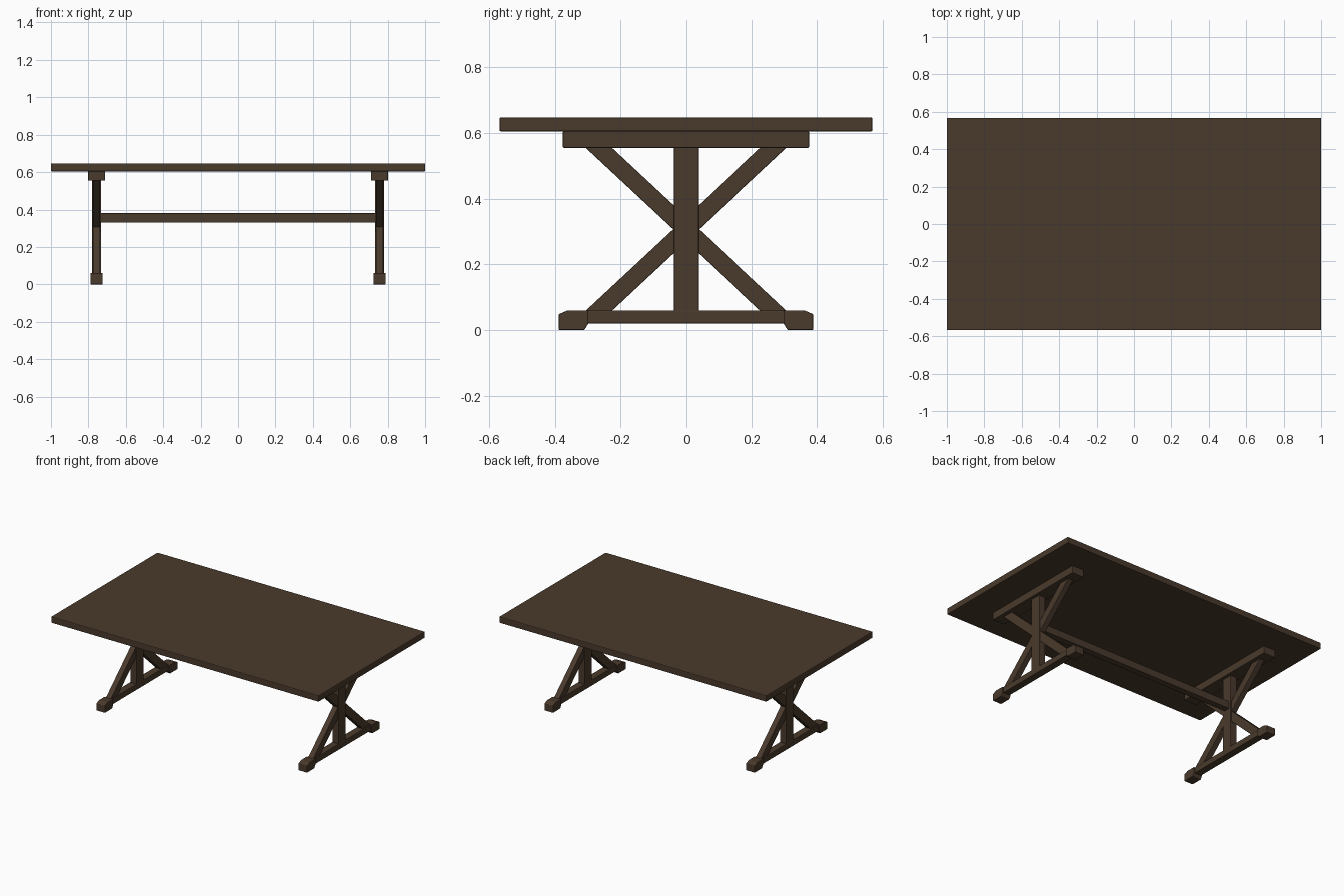
import bpy, bmesh
from mathutils import Vector

if "Cube" in bpy.data.objects:
    bpy.data.objects.remove(bpy.data.objects["Cube"])

# Single dark wood colour
wood = bpy.data.materials.new("dark_brown_wood")
colour = (0.068, 0.042, 0.025, 1)
wood.diffuse_color = colour
wood.use_nodes = True
bsdf = wood.node_tree.nodes["Principled BSDF"]
bsdf.inputs["Base Color"].default_value = colour
bsdf.inputs["Roughness"].default_value = 0.7

LEG_X = 0.756


def prism(name, profile, x, width, bevel=0.003):
    """Extrude a (y, z) outline along x, centred on x, with softened edges."""
    bm = bmesh.new()
    face = bm.faces.new([bm.verts.new((x - width / 2, y, z)) for y, z in profile])
    grown = bmesh.ops.extrude_face_region(bm, geom=[face])["geom"]
    bmesh.ops.translate(bm, vec=Vector((width, 0, 0)),
                        verts=[v for v in grown if isinstance(v, bmesh.types.BMVert)])
    bmesh.ops.recalc_face_normals(bm, faces=bm.faces)
    mesh = bpy.data.meshes.new(name)
    bm.to_mesh(mesh)
    bm.free()
    mesh.materials.append(wood)
    obj = bpy.data.objects.new(name, mesh)
    bpy.context.collection.objects.link(obj)
    mod = obj.modifiers.new("soft_edges", "BEVEL")
    mod.width = bevel
    mod.segments = 2
    return obj


def board(name, x, width, half_y, z0, z1, bevel=0.003):
    outline = [(-half_y, z0), (half_y, z0), (half_y, z1), (-half_y, z1)]
    return prism(name, outline, x, width, bevel)


# Table top and long stretcher
board("table_top", 0, 2.0, 0.568, 0.604, 0.647, 0.005)
board("stretcher", 0, 2 * LEG_X - 0.02, 0.022, 0.33, 0.38)

# Trestles, one at each end
for side, s in (("right", -1), ("left", 1)):
    x = s * LEG_X
    board(side + "_cleat", x, 0.09, 0.375, 0.554, 0.605)
    board(side + "_post", x, 0.048, 0.038, 0.05, 0.56)
    board(side + "_foot_beam", x, 0.05, 0.33, 0.02, 0.06)
    for end, e in (("front", -1), ("back", 1)):
        # Foot block with a chamfered top and sloped inner side
        block = [(0.31, 0), (0.388, 0), (0.388, 0.048), (0.36, 0.06),
                 (0.298, 0.06), (0.298, 0.02)]
        prism(f"{side}_{end}_foot_block", [(e * y, z) for y, z in block], x, 0.065)
        # Diagonal brace crossing behind the post
        brace = [(-0.31, 0.055), (-0.23, 0.055), (0.31, 0.558), (0.23, 0.558)]
        prism(f"{side}_{end}_brace", [(e * y, z) for y, z in brace], x, 0.038)
